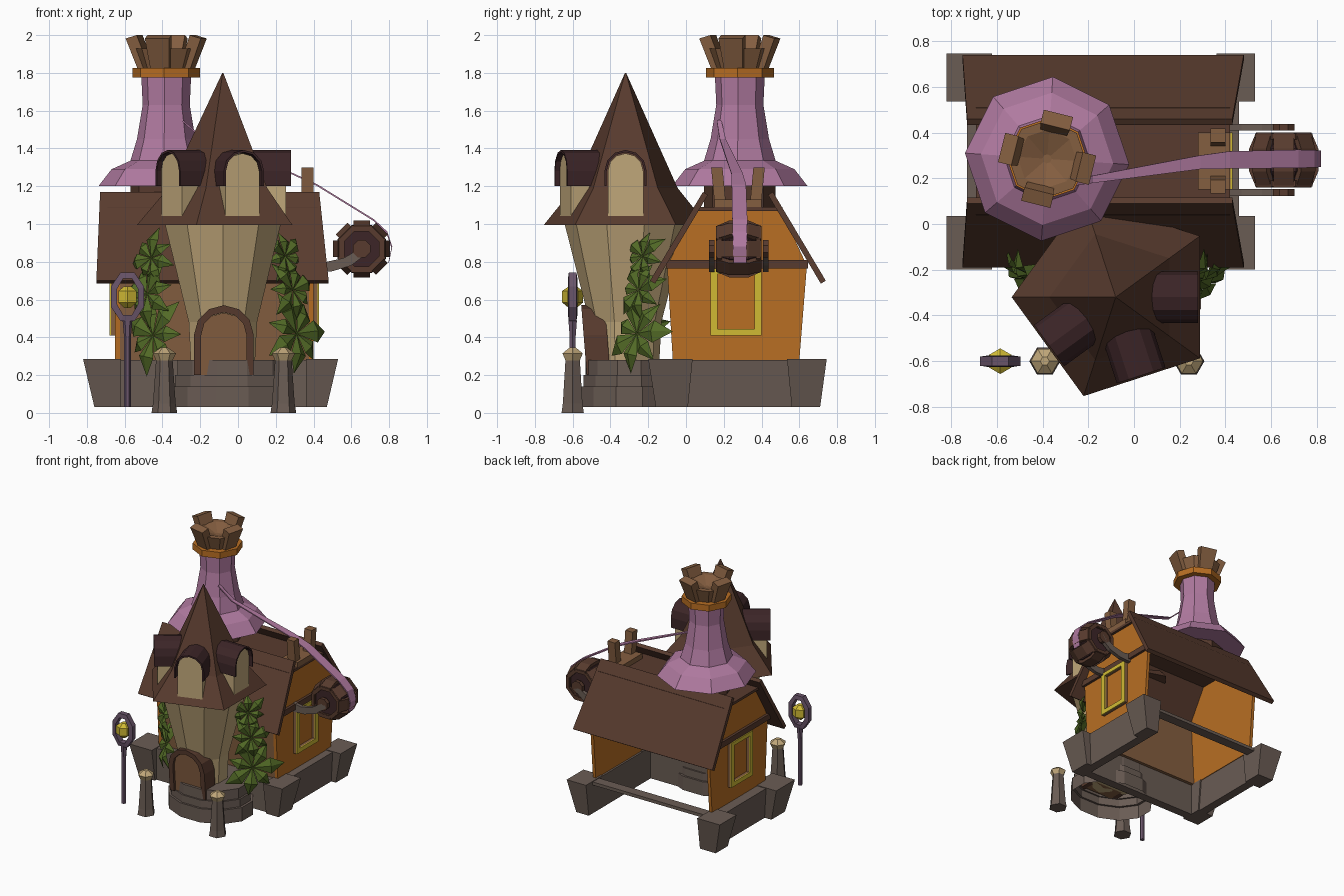
import bpy, bmesh, math
from math import sin, cos, pi, radians
from mathutils import Vector as V

if "Cube" in bpy.data.objects:
    bpy.data.objects.remove(bpy.data.objects["Cube"])


def srgb(name, r, g, b):
    lin = [((c / 255 + 0.055) / 1.055) ** 2.4 for c in (r, g, b)]
    m = bpy.data.materials.new(name)
    m.diffuse_color = (*lin, 1)
    m.use_nodes = True
    m.node_tree.nodes["Principled BSDF"].inputs["Base Color"].default_value = m.diffuse_color
    return m


STONE = srgb("grey stone", 106, 92, 84)
WOOD = srgb("light wood", 132, 94, 64)
ROOF = srgb("brown roof", 88, 59, 46)
DARK = srgb("dark plum brown", 60, 37, 39)
TAN = srgb("tan plaster", 192, 167, 122)
ORANGE = srgb("orange", 184, 110, 35)
PURPLE = srgb("mauve", 176, 122, 160)
GREEN = srgb("leaf green", 82, 106, 38)
YELLOW = srgb("yellow", 208, 186, 52)
METAL = srgb("lamp purple grey", 106, 85, 106)


def mesh(name, verts, faces, mat):
    me = bpy.data.meshes.new(name)
    me.from_pydata([tuple(v) for v in verts], [], faces)
    bm = bmesh.new()
    bm.from_mesh(me)
    bmesh.ops.recalc_face_normals(bm, faces=bm.faces)
    bm.to_mesh(me)
    bm.free()
    me.materials.append(mat)
    ob = bpy.data.objects.new(name, me)
    bpy.context.collection.objects.link(ob)
    return ob


def loft(name, rings, mat, closed=False, low_cap=True):
    n, k = len(rings[0]), len(rings)
    f = [(i * n + j, i * n + (j + 1) % n, (i + 1) % k * n + (j + 1) % n, (i + 1) % k * n + j)
         for i in range(k if closed else k - 1) for j in range(n)]
    if not closed:
        f.append(tuple(range((k - 1) * n, k * n)))
        if low_cap:
            f.append(tuple(range(n)))
    return mesh(name, [p for r in rings for p in r], f, mat)


def turned(name, cx, cy, profile, n, rot, mat, sy=1, low_cap=True):
    a = [radians(rot) + 2 * pi * i / n for i in range(n)]
    return loft(name, [[(cx + r * cos(t), cy + r * sin(t) * sy, z) for t in a] for r, z in profile], mat,
                low_cap=low_cap)


def prism(name, outline, push, mat):
    return loft(name, [[V(p) for p in outline], [V(p) + V(push) for p in outline]], mat)


def block(name, x0, x1, y0, y1, z0, z1, mat, flare=(0, 0, 0, 0)):
    a, b, c, d = flare
    low = [(x0, y0, z0), (x1, y0, z0), (x1, y1, z0), (x0, y1, z0)]
    top = [(x0 - a, y0 - c, z1), (x1 + b, y0 - c, z1), (x1 + b, y1 + d, z1), (x0 - a, y1 + d, z1)]
    return loft(name, [low, top], mat)


# Stone base: flared corner blocks, three panels, thin rim along the open back
for s, x0, x1 in (("left", -.76, -.62), ("right", .36, .47)):
    l, r = (.06, 0) if s == "left" else (0, .06)
    block(f"base_corner_front_{s}", x0, x1, -.16, .01, .03, .285, STONE, (l, r, .04, .025))
    block(f"base_corner_back_{s}", x0, x1, .56, .71, .03, .285, STONE, (l, r, .025, .035))
block("base_front_panel", -.66, .40, -.14, -.07, .03, .28, STONE)
block("base_left_panel", -.70, -.63, 0, .58, .03, .28, STONE, (.03, 0, 0, 0))
block("base_right_panel", .36, .43, 0, .58, .03, .28, STONE, (0, .03, 0, 0))
block("base_back_rim", -.66, .40, .58, .66, .255, .28, STONE)

# House walls (the back is open), gable beams and window boxes with yellow frames
gable = [(-.07, .28), (.60, .28), (.64, .78), (.50, 1.08), (.05, 1.08), (-.10, .78)]
for s, x, d in (("left", -.65, -1), ("right", .40, 1)):
    prism(f"gable_wall_{s}", [(x, y, z) for y, z in gable], (-d * .025, 0, 0), ORANGE)
    block(f"gable_beam_{s}", x - .02, x + .02, -.105, .645, .765, .81, ROOF)
    for p, y0, y1, z0, z1 in (("front", .13, .168, .41, .765), ("back", .362, .40, .41, .765),
                              ("low", .168, .362, .41, .445), ("high", .168, .362, .735, .765)):
        block(f"window_box_{p}_{s}", *sorted((x, x + d * .022)), y0, y1, z0, z1, WOOD)
        block(f"window_frame_{p}_{s}", *sorted((x + d * .022, x + d * .03)), y0, y1, z0, z1, YELLOW)
prism("front_wall", [(-.64, -.07, .28), (.39, -.07, .28), (.39, -.10, .79), (-.64, -.10, .79)],
      (0, .025, 0), WOOD)

# House roof: two slabs mirrored about the ridge and a flat top
for s, m in (("front", 1), ("back", -1)):
    pts = [(-.75, -.465, .70), (.48, -.465, .70), (.43, -.185, 1.17), (-.73, -.185, 1.17)]
    prism(f"roof_slope_{s}", [(x, .275 + m * y, z) for x, y, z in pts], (0, .026 * m, -.016), ROOF)
block("roof_flat_top", -.69, .42, .04, .51, 1.07, 1.09, ROOF)

# Rounded front steps, tower body and pentagonal tower roof
TX, TY = -.08, -.32
turned("front_steps", -.03, -.30, [(.335, .03), (.335, .14), (.315, .14), (.315, .20), (.30, .20), (.30, .28)],
       12, 15, STONE, .8, low_cap=False)
turned("tower_body", TX, TY, [(.175, .20), (.19, .48), (.325, 1.01)], 10, 18, TAN)
turned("tower_roof", TX, TY, [(.455, .995), (.29, 1.19), (.003, 1.80)], 5, 36, ROOF)


def arch(half, z0, zc, n=6):
    return [(-half, z0)] + [(-half * cos(pi * i / n), zc + half * sin(pi * i / n)) for i in range(n + 1)] + [(half, z0)]


def hood(name, half, inner, z0, zc, place, d0, d1, mat):
    o, i = arch(half, z0, zc), arch(inner, z0, zc)
    sect = [[place(a, d, z) for a, z, d in ((*p, d0), (*p, d1), (*q, d1), (*q, d0))] for p, q in zip(o, i)]
    loft(name, sect, mat)


# Dormers on three roof sides, under thin arched hoods
for k, ang in enumerate((0, 216, 288)):
    c, s = cos(radians(ang)), sin(radians(ang))

    def place(t, d, z, c=c, s=s):
        return V((TX + c * d - s * t, TY + s * d + c * t, z))
    prism(f"dormer_window_{k}", [place(t, .08, z) for t, z in arch(.094, 1.03, 1.28)],
          (c * .255, s * .255, 0), TAN)
    hood(f"dormer_hood_{k}", .112, .100, 1.20, 1.28, place, .08, .36, DARK)

# Arched front door
doorway = lambda t, d, z: V((-.075 + t, d - .08 * (z - .2), z))
prism("door", [doorway(t, -.505, z) for t, z in arch(.125, .20, .405)], (0, .12, 0), WOOD)
hood("door_frame", .158, .12, .20, .412, doorway, -.525, -.40, ROOF)

# Gate posts with faceted caps
for s, x in (("left", -.39), ("right", .24)):
    turned(f"gate_post_{s}", x, -.60, [(.068, 0), (.06, .05), (.044, .28)], 6, 0, STONE)
    turned(f"gate_post_cap_{s}", x, -.60, [(.035, .26), (.062, .315), (.02, .345)], 6, 0, TAN)

# Street lamp: pole, octagonal ring, lantern
LX, LY = -.585, -.60
turned("lamp_pole", LX, LY, [(.018, .03), (.018, .40), (.026, .49)], 6, 0, METAL)
ring = []
for i in range(8):
    a = pi / 8 + i * pi / 4
    ring.append([(LX + rx * cos(a), LY + y, .615 + (rx + .045) * sin(a))
                 for rx, y in ((.095, -.02), (.095, .02), (.06, .025), (.06, -.025))])
loft("lamp_ring", ring, METAL, closed=True)
turned("lamp_lantern", LX, LY, [(.02, .555), (.056, .585), (.056, .645), (.02, .67)], 6, 30, YELLOW)


# Climbing plants: fans of broad folded leaves
def leaf_fan(name, centre, side, size, turn):
    n = V((side * .68, -.7, .2)).normalized()
    u = (V((0, 0, 1)) - n * n.z).normalized()
    s = u.cross(n)
    vs, fs = [], []
    for i in range(7):
        a = turn + i * 2 * pi / 7
        d, w = u * cos(a) + s * sin(a), s * cos(a) - u * sin(a)
        L = size * (1 + .15 * cos(i * 2.4))
        o, b = V(centre), len(vs)
        mid = o + d * L * .55 + n * .03
        vs += [o, mid + w * L * .25 - n * .02, o + d * L - n * .03, mid - w * L * .25 - n * .02, mid]
        fs += [(b, b + 4, b + 1), (b + 1, b + 4, b + 2), (b + 2, b + 4, b + 3), (b + 3, b + 4, b)]
    mesh(name, vs, fs, GREEN)


for i, (x, y, z, side, size) in enumerate((
        (-.46, -.22, .82, -1, .15), (-.48, -.24, .63, -1, .17), (-.45, -.26, .41, -1, .20),
        (.25, -.23, .83, 1, .14), (.29, -.25, .65, 1, .16), (.31, -.26, .42, 1, .21))):
    leaf_fan(f"leaf_fan_{i}", (x, y, z), side, size, .3 * i)

# Bell-shaped chimney with collar and wooden crown
CX, CY = -.38, .285
turned("chimney_drum", CX, CY, [(.19, 1.08), (.19, 1.22)], 8, -4, ROOF)
turned("chimney_bell", CX, CY, [(.36, 1.20), (.29, 1.29), (.19, 1.335), (.155, 1.45), (.125, 1.63), (.132, 1.78)],
       8, -4, PURPLE)
turned("chimney_collar", CX, CY, [(.18, 1.775), (.18, 1.825)], 8, -4, ORANGE)
turned("crown_cup", CX, CY, [(.13, 1.82), (.172, 1.93), (.13, 1.93), (.02, 1.89)], 8, -4, WOOD)
for k in range(4):
    a = radians(-14 + 90 * k)
    d, t = V((cos(a), sin(a), 0)), V((-sin(a), cos(a), 0))
    o = V((CX, CY, 0))
    loft(f"crown_tooth_{k}", [[o + d * (r + e) + t * w * q + V((0, 0, z - e * .3))
                               for e, q in ((0, -1), (.06, -1), (.06, 1), (0, 1))]
                              for r, w, z in ((.08, .05, 1.83), (.145, .066, 2.0))], WOOD)

# Ribbon hanging from the chimney over the wheel
path = [(-.29, .175, 1.55, .012), (-.18, .195, 1.45, .016), (.29, .27, 1.27, .03), (.42, .28, 1.21, .038),
        (.72, .285, 1.025, .04), (.79, .285, .96, .038), (.817, .285, .88, .036), (.80, .285, .80, .034)]
loft("ribbon", [[(x, y - w, z), (x, y + w, z), (x - .005, y + w, z - .007), (x - .005, y - w, z - .007)]
                for x, y, z, w in path], PURPLE)

# Ridge posts that guide the ribbon
for s, m in (("front", -1), ("back", 1)):
    y = .275 + m * .09
    prism(f"ridge_post_{s}", [(.335, y - .03, 1.07), (.40, y - .03, 1.07), (.40, y + .03, 1.07), (.335, y + .03, 1.07)],
          (0, m * .022, .23), WOOD)
block("ridge_crossbar", .28, .42, .15, .40, 1.09, 1.13, WOOD)

# Wooden wheel with slats, rims, hubs and curved grey arms
WX, WY, WZ = .655, .28, .868


def disc(r, y, n=8):
    return [(WX + r * cos(pi / 8 + 2 * pi * i / n), y, WZ + r * sin(pi / 8 + 2 * pi * i / n)) for i in range(n)]


loft("wheel_core", [disc(.10, WY - .10), disc(.138, WY - .05), disc(.138, WY + .05), disc(.10, WY + .10)], DARK)
for k in range(8):
    a = k * pi / 4
    d, t = V((cos(a), 0, sin(a))), V((-sin(a), 0, cos(a)))
    loft(f"wheel_slat_{k}", [[V((WX, WY + y, WZ)) + d * (r + e) + t * .044 * q
                              for e, q in ((0, -1), (.026, -1), (.026, 1), (0, 1))]
                             for y, r in ((-.12, .095), (-.05, .125), (.05, .125), (.12, .095))], ROOF)
arm = [(.39, .815), (.47, .80), (.56, .82), (.67, .885), (.69, .85), (.60, .78), (.50, .75), (.39, .745)]
for s, y in (("front", .122), ("back", .408)):
    yr = .165 if s == "front" else .37
    loft(f"wheel_rim_{s}", [disc(.135, yr), disc(.135, yr + .025), disc(.10, yr + .025), disc(.10, yr)],
         ROOF, closed=True)
    loft(f"wheel_hub_{s}", [disc(.05, y), disc(.05, y + .03)], ROOF)
    prism(f"wheel_arm_{s}", [(x, y, z) for x, z in arm], (0, .03, 0), STONE)
